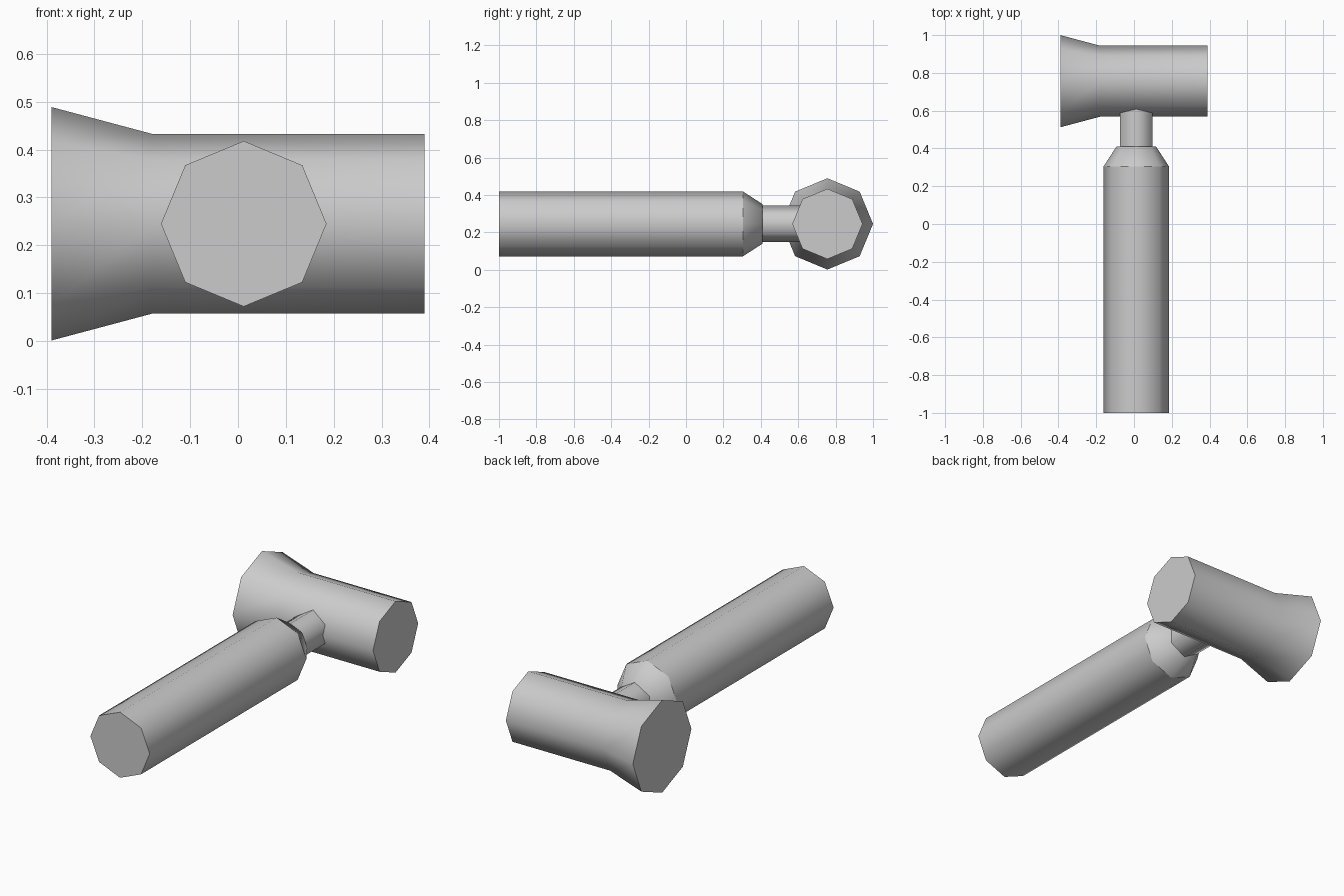
import bpy, bmesh, math
from mathutils import Matrix

cube = bpy.data.objects.get("Cube")
if cube:
    bpy.data.objects.remove(cube, do_unlink=True)

GREY = (0.6, 0.6, 0.6, 1)
grey = bpy.data.materials.new("plain grey")
grey.use_nodes = True
grey.diffuse_color = GREY
grey.node_tree.nodes["Principled BSDF"].inputs["Base Color"].default_value = GREY


def turned(name, sides, stations, place, sharp_rings=()):
    """Loft capped regular polygons; place(a, u, z) maps axis/across/up to a point."""
    bm = bmesh.new()
    rings = []
    for along, radius in stations:
        ring = []
        for i in range(sides):
            t = math.tau * i / sides
            ring.append(bm.verts.new(place(along, radius * math.sin(t), radius * math.cos(t))))
        rings.append(ring)
    for a, b in zip(rings, rings[1:]):
        for i in range(sides):
            j = (i + 1) % sides
            bm.faces.new((a[i], a[j], b[j], b[i]))
    bm.faces.new(rings[0])
    bm.faces.new(rings[-1])
    bmesh.ops.recalc_face_normals(bm, faces=bm.faces)
    for k in sharp_rings:
        for i in range(sides):
            bm.edges.get((rings[k][i], rings[k][i - 1])).smooth = False
    mesh = bpy.data.meshes.new(name)
    bm.to_mesh(mesh)
    bm.free()
    mesh.materials.append(grey)
    obj = bpy.data.objects.new(name, mesh)
    bpy.context.collection.objects.link(obj)
    bpy.ops.object.select_all(action='DESELECT')
    obj.select_set(True)
    bpy.context.view_layer.objects.active = obj
    bpy.ops.object.shade_smooth_by_angle(angle=math.radians(62), keep_sharp_edges=True)
    return obj


HANDLE_X, HEAD_Y, AXIS_Z = 0.012, 0.756, 0.245


def along_y(a, u, z):
    return (HANDLE_X + u, a, AXIS_Z + z)


def along_x(a, u, z):
    return (a, HEAD_Y + u, AXIS_Z + z)


# Octagonal grip with a tapered shoulder
turned("handle", 8, [(-1, 0.173), (0.305, 0.173), (0.41, 0.105)], along_y, sharp_rings=(1,))
# Hexagonal neck running into the head
turned("neck", 6, [(0.40, 0.098), (0.70, 0.098)], along_y)
# Octagonal head, flared at one end
turned("head", 8, [(-0.39, 0.244), (-0.18, 0.188), (0.39, 0.188)], along_x)
